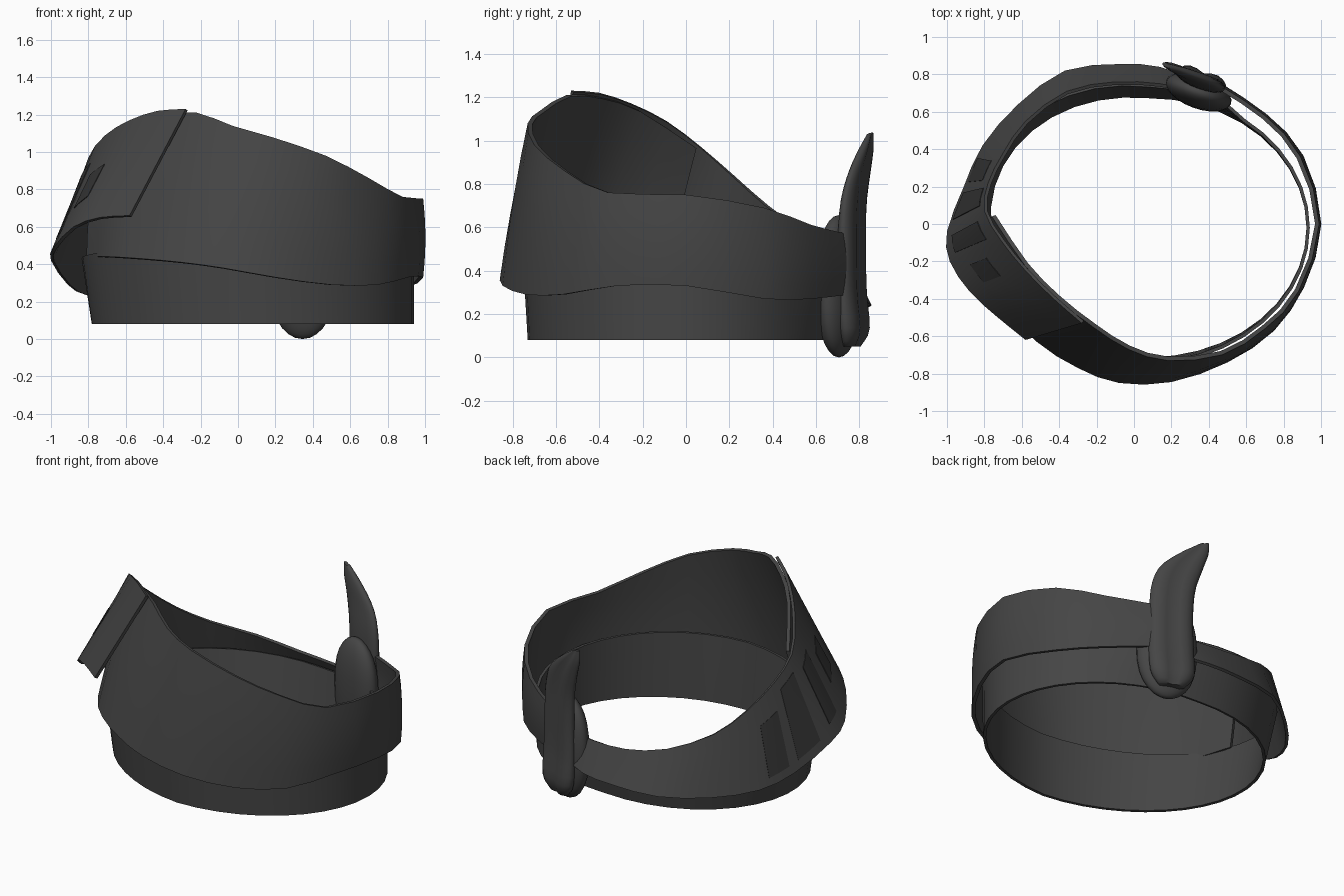
import bpy, math
from mathutils import Vector

if "Cube" in bpy.data.objects:
    bpy.data.objects.remove(bpy.data.objects["Cube"])

mats = {}
def mat(name, v):
    m = bpy.data.materials.new(name)
    m.diffuse_color = (v, v, v, 1)
    m.use_nodes = True
    m.node_tree.nodes["Principled BSDF"].inputs["Base Color"].default_value = m.diffuse_color
    mats[name] = m
mat("charcoal", 0.06)
mat("dark_charcoal", 0.035)

def finish(name, verts, faces, thick=0, m="charcoal", angle=40):
    me = bpy.data.meshes.new(name)
    me.from_pydata(verts, [], faces)
    ob = bpy.data.objects.new(name, me)
    bpy.context.collection.objects.link(ob)
    me.materials.append(mats[m])
    bpy.ops.object.select_all(action='DESELECT')
    ob.select_set(True)
    bpy.context.view_layer.objects.active = ob
    if thick:
        s = ob.modifiers.new("thickness", 'SOLIDIFY')
        s.thickness = thick
        s.offset = -1
        bpy.ops.object.modifier_apply(modifier=s.name)
    bpy.ops.object.shade_smooth_by_angle(angle=math.radians(angle))
    return ob

def spline(pts, s):
    i = min(int(s), len(pts) - 2)
    f = s - i
    p1, p2 = pts[i], pts[i + 1]
    p0 = pts[i - 1] if i else p1 * 2 - p2
    p3 = pts[i + 2] if i + 2 < len(pts) else p2 * 2 - p1
    return 0.5 * (2 * p1 + (p2 - p0) * f + (2 * p0 - 5 * p1 + 4 * p2 - p3) * f * f
                  + (3 * p1 - p0 - 3 * p2 + p3) * f ** 3)

def surface(stations, bulge):
    bot = [Vector(s[:3]) for s in stations]
    top = [Vector(s[3:]) for s in stations]
    def at(s, t, off=0.0):
        b, u = spline(bot, s), spline(top, s)
        e = 0.02
        s0, s1 = max(s - e, 0), min(s + e, len(stations) - 1)
        n = ((spline(bot, s1) + spline(top, s1)) - (spline(bot, s0) + spline(top, s0))).cross(u - b).normalized()
        return b.lerp(u, t) + n * (off + bulge * 4 * t * (1 - t))
    return at

def patch(name, at, s0, s1, t0, t1, ns, nt, thick, off=0.0, m="charcoal"):
    v = [at(s0 + (s1 - s0) * i / ns, t0 + (t1 - t0) * j / nt, off)
         for i in range(ns + 1) for j in range(nt + 1)]
    w = nt + 1
    f = [(i * w + j, (i + 1) * w + j, (i + 1) * w + j + 1, i * w + j + 1)
         for i in range(ns) for j in range(nt)]
    return finish(name, v, f, thick, m)

# wide front wrap: lower edge point, upper edge point, left -> front -> right -> back
front = [
    (-.81, -.08, .44, -.76, .04, .97), (-.69, -.43, .44, -.585, -.22, 1.14),
    (-.52, -.63, .43, -.41, -.40, 1.20), (-.30, -.77, .41, -.22, -.55, 1.21),
    (-.08, -.85, .38, -.03, -.67, 1.14), (.20, -.845, .33, .18, -.73, 1.08),
    (.50, -.74, .29, .47, -.70, .98), (.75, -.57, .29, .70, -.56, .86),
    (.91, -.32, .33, .88, -.36, .76), (.99, 0, .33, .99, 0, .75),
    (.90, .36, .27, .89, .36, .69), (.70, .58, .27, .70, .58, .61),
    (.45, .75, .29, .46, .74, .57)]
patch("front_wrap", surface(front, 0.012), 0, len(front) - 1, 0, 1, 24, 5, .022)

# strap from the back knot round the left side to its free end in front
strap = [
    (.34, .76, .28, .34, .71, .43), (.14, .84, .25, .14, .75, .43),
    (-.08, .855, .24, -.10, .76, .44), (-.37, .82, .23, -.36, .71, .49),
    (-.62, .64, .22, -.58, .55, .58), (-.81, .42, .235, -.70, .38, .70),
    (-.91, .20, .29, -.78, .22, .84), (-1.0, -.04, .42, -.80, .07, .97),
    (-.985, -.20, .49, -.71, -.09, 1.09), (-.88, -.36, .60, -.58, -.25, 1.17),
    (-.74, -.49, .65, -.43, -.40, 1.22), (-.58, -.62, .66, -.28, -.53, 1.23)]
strap_at = surface(strap, 0)
patch("strap", strap_at, 0, len(strap) - 1, 0, 1, 22, 4, .018)

# row of dark slots on the strap
for k, (s, lo, hi) in enumerate([(5.3, .1, .72), (6.15, .1, .88), (7.2, .15, .78), (8.3, .3, .6)]):
    patch(f"strap_slot_{k + 1}", strap_at, s, s + .6, lo, hi, 4, 2, .004, .002, "dark_charcoal")

# inner oval ring, lower at the back, flaring towards the strap on the left and back
N = 40
ring = []
for h in (0, .33, .67, 1):
    for i in range(N):
        a = 2 * math.pi * i / N
        c, s = math.cos(a), math.sin(a)
        g = .025 * h * (1 - c) + .035 * h * max(s, 0) * (c < .5)
        if c < 0:
            g -= .04 * math.sin(2 * a)
        ring.append((.08 + (.86 + g) * c, -.02 + (.71 + g) * s, .08 + h * (.36 - .06 * s)))
faces = [(r * N + i, r * N + (i + 1) % N, (r + 1) * N + (i + 1) % N, (r + 1) * N + i)
         for r in range(3) for i in range(N)]
finish("inner_ring", ring, faces, .018)

# knot at the back
bpy.ops.mesh.primitive_uv_sphere_add(segments=24, ring_count=14, location=(.345, .705, .328))
knot = bpy.context.object
knot.name = "knot"
for v in knot.data.vertices:
    v.co.z = math.copysign(abs(v.co.z) ** .8, v.co.z)
knot.scale = (.185, .088, .328)
knot.rotation_euler = (0, 0, math.radians(-20))
knot.data.materials.append(mats["charcoal"])
bpy.ops.object.shade_smooth_by_angle(angle=math.radians(60))

# grooved, curling tail: centre x, y, z, half width, half thickness
keys = [Vector(k) for k in [
    (.36, .765, .05, .08, .03), (.36, .775, .13, .135, .055), (.36, .765, .30, .14, .05),
    (.36, .763, .50, .135, .048), (.35, .770, .70, .135, .042), (.31, .795, .84, .13, .032),
    (.24, .825, .95, .09, .025), (.18, .848, 1.03, .03, .012)]]
M, R = 20, 21
verts = []
ca, sa = math.cos(math.radians(-20)), math.sin(math.radians(-20))
for r in range(R):
    x, y, z, w, t = spline(keys, (len(keys) - 1) * r / (R - 1))
    for i in range(M):
        a = 2 * math.pi * i / M
        u, v = w * math.cos(a), t * math.sin(a)
        if v > 0:
            v *= 1.1 - .5 * math.exp(-(math.cos(a) / .35) ** 2)
        verts.append((x + u * ca - v * sa, y + u * sa + v * ca, z - .25 * u * (r / R) ** 3))
faces = [(r * M + i, r * M + (i + 1) % M, (r + 1) * M + (i + 1) % M, (r + 1) * M + i)
         for r in range(R - 1) for i in range(M)]
faces += [tuple(reversed(range(M))), tuple(range((R - 1) * M, R * M))]
finish("tail", verts, faces, angle=60)
